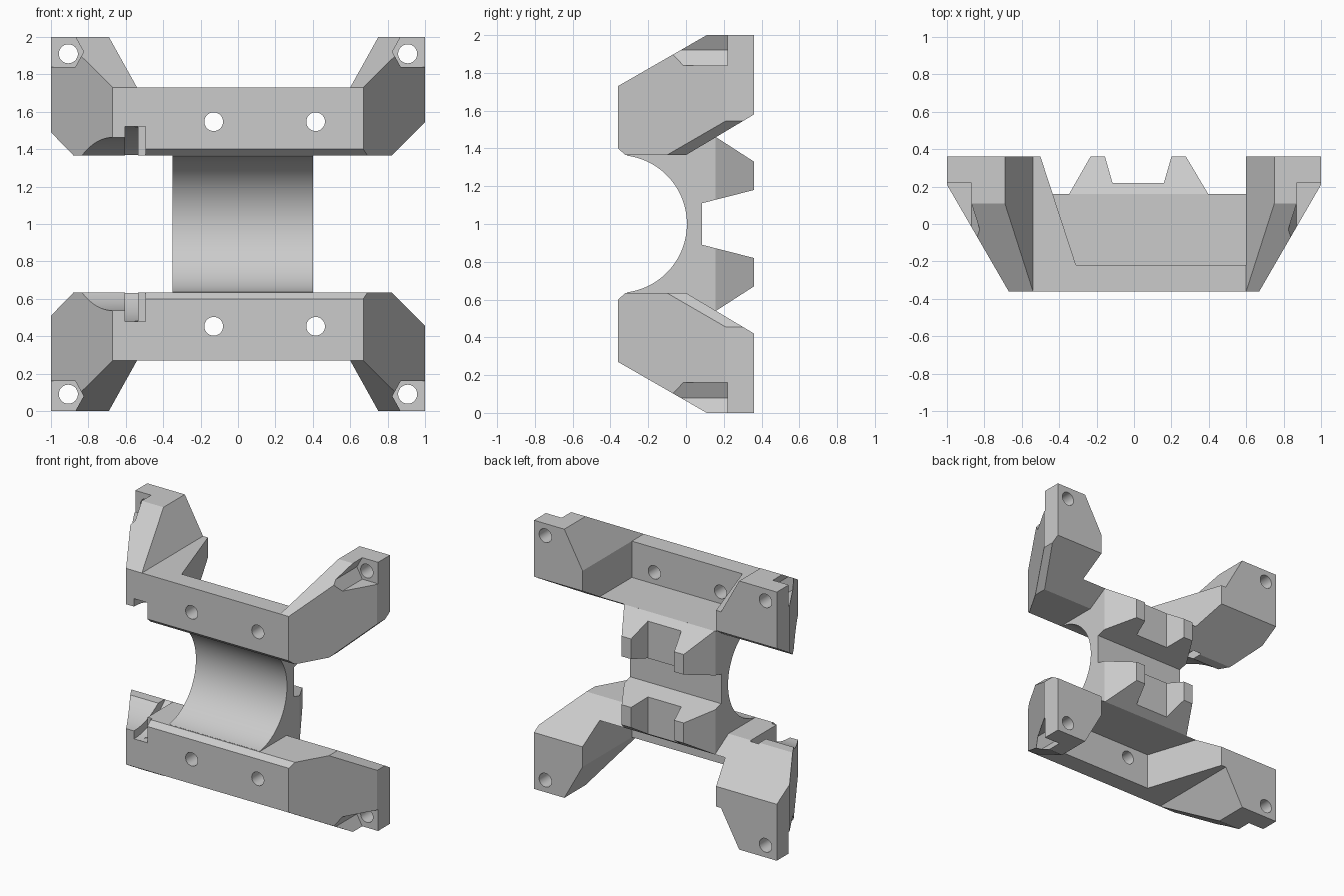
import bpy, bmesh, math
from mathutils import Vector

cube = bpy.data.objects.get("Cube")
if cube:
    bpy.data.objects.remove(cube)

grey = bpy.data.materials.new("light_grey")
grey.use_nodes = True
COLOUR = (0.6, 0.6, 0.6, 1)
grey.diffuse_color = COLOUR
grey.node_tree.nodes["Principled BSDF"].inputs["Base Color"].default_value = COLOUR

MID = 1.0        # height of the mirror plane and of the tube axis
FRONT = -0.36    # front face, also the tube axis


def prism(name, axis, points, lo, hi):
    """Extrude a 2D outline along one axis; heights are stored relative to MID."""
    place = {"x": lambda a, b, t: (t, a, b - MID),
             "y": lambda a, b, t: (a, t, b - MID),
             "z": lambda a, b, t: (a, b, t - MID)}[axis]
    bm = bmesh.new()
    face = bm.faces.new([bm.verts.new(place(a, b, lo)) for a, b in points])
    extruded = bmesh.ops.extrude_face_region(bm, geom=[face])["geom"]
    shift = Vector(place(0, 0, hi)) - Vector(place(0, 0, lo))
    bmesh.ops.translate(bm, vec=shift,
                        verts=[v for v in extruded if isinstance(v, bmesh.types.BMVert)])
    bmesh.ops.recalc_face_normals(bm, faces=bm.faces)
    mesh = bpy.data.meshes.new(name)
    bm.to_mesh(mesh)
    bm.free()
    mesh.materials.append(grey)
    obj = bpy.data.objects.new(name, mesh)
    obj.location.z = MID
    bpy.context.collection.objects.link(obj)
    return obj


def arc(cx, cy, r, start, end, steps):
    return [(cx + r * math.cos(math.radians(start + (end - start) * i / steps)),
             cy + r * math.sin(math.radians(start + (end - start) * i / steps)))
            for i in range(steps + 1)]


def circle(cx, cy, r, steps=32):
    return arc(cx, cy, r, 0, 360, steps)[:-1]


def apply(obj, mod):
    bpy.ops.object.select_all(action="DESELECT")
    bpy.context.view_layer.objects.active = obj
    obj.select_set(True)
    bpy.ops.object.modifier_apply(modifier=mod.name)


def combine(obj, cutter, operation="DIFFERENCE"):
    cutter.hide_render = True
    mod = obj.modifiers.new("cut", "BOOLEAN")
    mod.operation, mod.solver, mod.object = operation, "EXACT", cutter
    apply(obj, mod)
    bpy.data.objects.remove(cutter)


def smooth(obj):
    bpy.ops.object.select_all(action="DESELECT")
    bpy.context.view_layer.objects.active = obj
    obj.select_set(True)
    bpy.ops.object.shade_smooth_by_angle(angle=math.radians(20))


# Clamp bar with its two arms: side profile crossed with plan and front outlines
bars = prism("clamp_bars", "x", [(FRONT, 1.40), (-0.32, 1.365), (0, 1.365), (0.36, 1.58),
                                 (0.36, 2), (0.11, 2), (FRONT, 1.73)], -1, 1)
combine(bars, prism("plan", "z", [(-0.67, FRONT), (0.67, FRONT), (1, 0.21), (1, 0.5),
                                  (-1, 0.5), (-1, 0.21)], 1.2, 2.2), "INTERSECT")
combine(bars, prism("outline", "y", [(-1.1, 2.1), (-0.746, 2.1), (-0.54, 1.73), (0.6, 1.73),
                                     (0.806, 2.1), (1.1, 2.1), (1.1, 1.645), (0.82, 1.365),
                                     (0.78, 1.325), (-0.84, 1.325), (-1.1, 1.585)],
                    -0.6, 0.6), "INTERSECT")

# Pocket behind the front wall
combine(bars, prism("pocket", "z", [(-0.31, -0.22), (0.6, -0.22), (0.6, 0.5),
                                    (-0.546, 0.5)], 1.46, 2.3))

# Nut recesses and bolt holes at the outer corners
for s in (-1, 1):
    combine(bars, prism("recess", "y", [(s * x, z) for x, z in
                        ((0.825, 1.92), (0.87, 1.84), (1.1, 1.84), (1.1, 2.1),
                         (0.925, 2.1))], -0.8, 0.22))
    combine(bars, prism("bolt_hole", "y", circle(s * 0.907, 1.91, 0.051), -0.8, 0.8))

# Holes through the front wall
for x in (-0.13, 0.415):
    combine(bars, prism("wall_hole", "y", circle(x, 1.547, 0.05), -0.6, 0.1))

# Strap groove and stepped slot around the tube axis
combine(bars, prism("groove", "x", circle(FRONT, MID, 0.463, 96), -1.2, -0.6))
combine(bars, prism("slot", "x", circle(FRONT, MID, 0.522, 96), -0.605, -0.535))
combine(bars, prism("slot_step", "y", [(-0.55, 1.2), (-0.495, 1.2), (-0.495, 1.522),
                                       (-0.55, 1.522)], -0.6, -0.3))

# Matching lower bar
mirror = bars.modifiers.new("lower_bar", "MIRROR")
mirror.use_axis = (False, False, True)
apply(bars, mirror)
smooth(bars)

# Tube saddle with hooked teeth on its back
back = [(0.085, 1.11), (0.36, 1.18), (0.36, 1.33), (0.16, 1.459), (-0.2, 1.459)]
profile = (arc(FRONT, MID, 0.365, 83, -83, 64)
           + [(y, 2 * MID - z) for y, z in reversed(back)] + back)
saddle = prism("tube_saddle", "x", profile, -0.35, 0.4)
combine(saddle, prism("teeth_plan", "z", [(-0.5, -0.6), (0.5, -0.6), (0.5, 0.0), (0.4, 0.155),
                                          (0.272, 0.37), (0.203, 0.37), (0.16, 0.22),
                                          (-0.115, 0.22), (-0.158, 0.37), (-0.227, 0.37),
                                          (-0.35, 0.155), (-0.45, 0.0)], 0.3, 1.7), "INTERSECT")
smooth(saddle)
